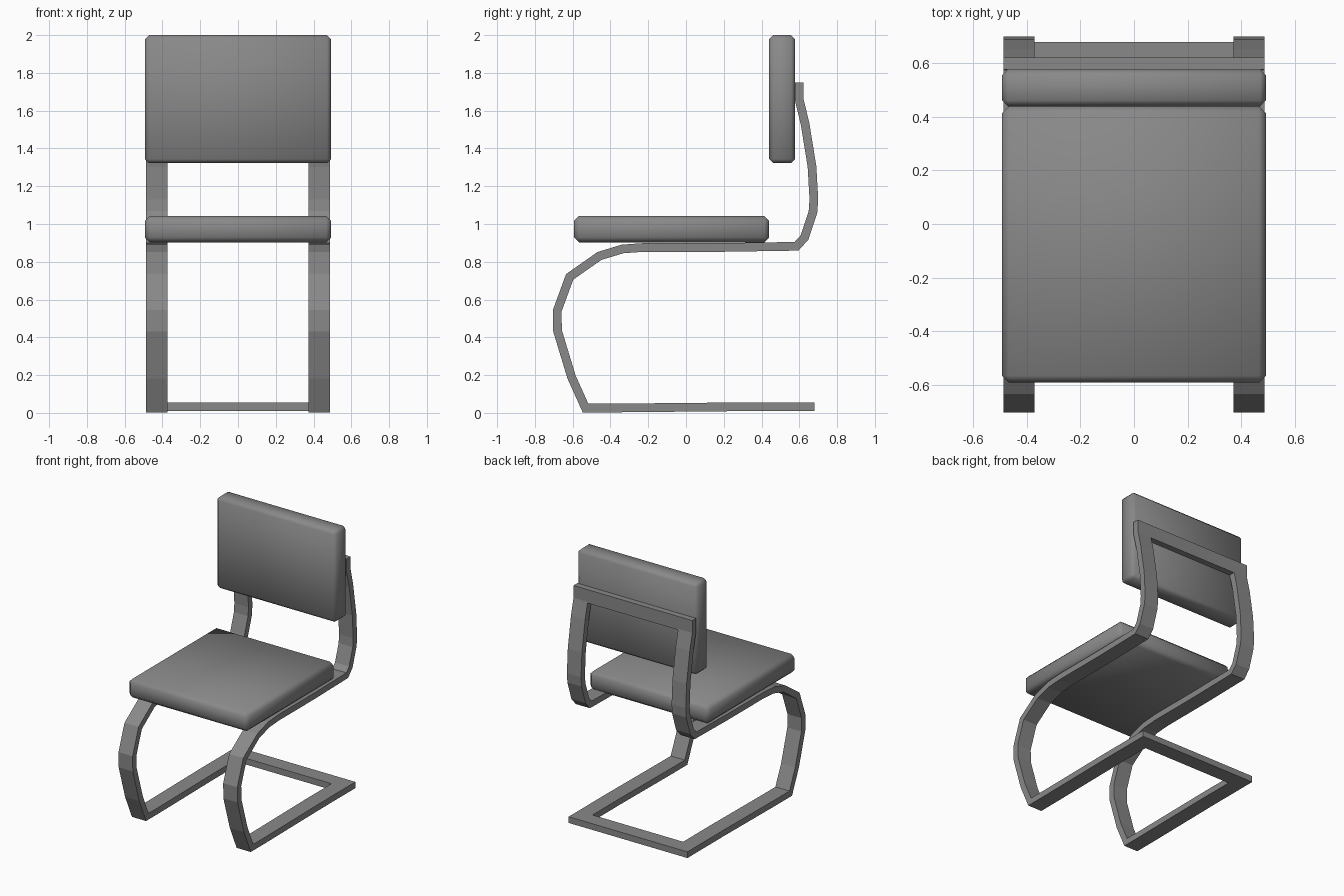
import bpy, bmesh
from mathutils import Vector

if "Cube" in bpy.data.objects:
    bpy.data.objects.remove(bpy.data.objects["Cube"], do_unlink=True)

grey = bpy.data.materials.new("mid grey")
grey.use_nodes = True
colour = (0.25, 0.25, 0.25, 1)
grey.diffuse_color = colour
grey.node_tree.nodes["Principled BSDF"].inputs["Base Color"].default_value = colour


def finish(name, bm):
    bmesh.ops.recalc_face_normals(bm, faces=bm.faces)
    mesh = bpy.data.meshes.new(name)
    bm.to_mesh(mesh)
    bm.free()
    mesh.materials.append(grey)
    obj = bpy.data.objects.new(name, mesh)
    bpy.context.collection.objects.link(obj)
    return obj


def box(name, low, high, bevel=0):
    low, high = Vector(low), Vector(high)
    bm = bmesh.new()
    bmesh.ops.create_cube(bm, size=1)
    for v in bm.verts:
        v.co = (low + high) / 2 + v.co * (high - low)
    if bevel:
        bmesh.ops.bevel(bm, geom=bm.edges[:], offset=bevel, segments=1,
                        affect='EDGES')
        for f in bm.faces:
            f.smooth = True
    return finish(name, bm)


def strip(name, path, thickness, x0, x1):
    """Flat bar following a (y, z) centre line, with mitred bends."""
    pts = [Vector(p) for p in path]
    dirs = [(b - a).normalized() for a, b in zip(pts, pts[1:])]
    bm = bmesh.new()
    rings = []
    for i, p in enumerate(pts):
        d0, d1 = dirs[max(i - 1, 0)], dirs[min(i, len(dirs) - 1)]
        t = (d0 + d1).normalized()
        side = Vector((-t.y, t.x)) * (thickness / 2 / t.dot(d1))
        a, b = p + side, p - side
        rings.append([bm.verts.new((x, *q)) for x, q in
                      ((x0, a), (x1, a), (x1, b), (x0, b))])
    for r, s in zip(rings, rings[1:]):
        for k in range(4):
            n = (k + 1) % 4
            bm.faces.new((r[k], r[n], s[n], s[k]))
    bm.faces.new(rings[0])
    bm.faces.new(rings[-1])
    return finish(name, bm)


# Bent side frames: floor rail, front curve, seat rail, back upright
path = [(0.68, 0.032), (0.25, 0.032), (-0.38, 0.026), (-0.532, 0.026),
        (-0.606, 0.19), (-0.68, 0.434), (-0.682, 0.54), (-0.616, 0.72),
        (-0.458, 0.831), (-0.335, 0.868), (-0.22, 0.876), (0.2, 0.876),
        (0.585, 0.882), (0.627, 0.928), (0.672, 1.063), (0.677, 1.13),
        (0.667, 1.305), (0.63, 1.532), (0.6, 1.656), (0.6, 1.75)]
for side, x0 in (("left", 0.372), ("right", -0.488)):
    strip(side + "_side_frame", path, 0.046, x0, x0 + 0.116)

# Bars joining the two frames
box("rear_floor_bar", (-0.372, 0.565, 0.009), (0.372, 0.68, 0.055))
box("upper_back_bar", (-0.372, 0.577, 1.65), (0.372, 0.623, 1.75))

# Padded seat and back
box("seat_cushion", (-0.493, -0.593, 0.903), (0.493, 0.44, 1.043), 0.026)
box("back_cushion", (-0.493, 0.44, 1.322), (0.493, 0.578, 2.0), 0.022)
